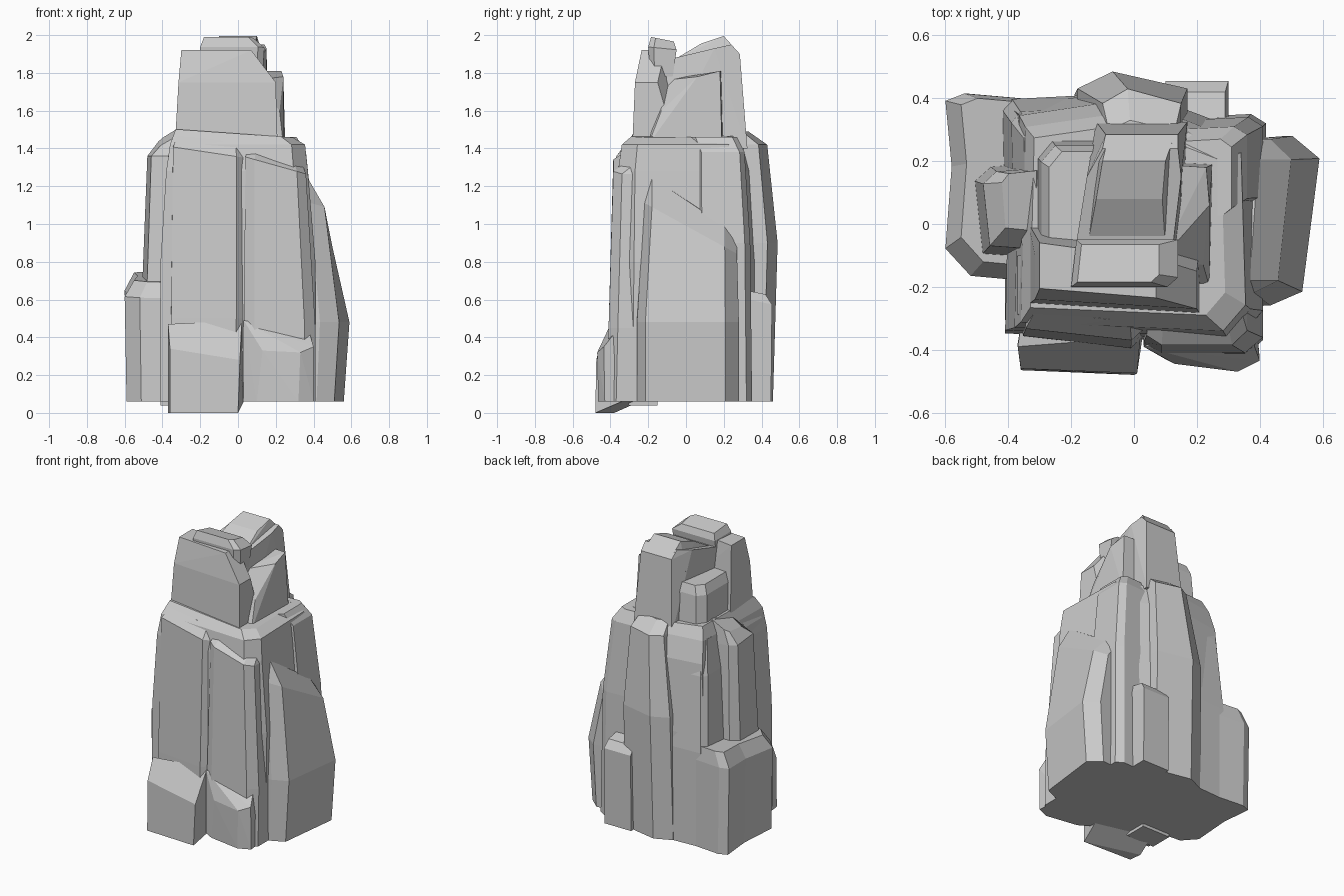
import bpy, bmesh


def finish(name, bm):
    bmesh.ops.recalc_face_normals(bm, faces=bm.faces)
    me = bpy.data.meshes.new(name)
    bm.to_mesh(me)
    bm.free()
    bpy.context.collection.objects.link(bpy.data.objects.new(name, me))


def column(name, outline, *levels):
    """Loft a unit outline through levels (z, x0, x1, y0, y1, slope_x, slope_y)."""
    bm = bmesh.new()
    rings = []
    for z, x0, x1, y0, y1, *slope in levels:
        sx, sy = slope or (0, 0)
        rings.append([bm.verts.new((x0 + u * (x1 - x0), y0 + v * (y1 - y0),
                      z + (u - .5) * (x1 - x0) * sx + (v - .5) * (y1 - y0) * sy))
                      for u, v in outline])
    n = len(outline)
    for a, b in zip(rings, rings[1:]):
        for i in range(n):
            j = (i + 1) % n
            bm.faces.new((a[i], a[j], b[j], b[i]))
    bm.faces.new(rings[0][::-1])
    bm.faces.new(rings[-1])
    finish(name, bm)


def chunk(name, *pts):
    """Convex faceted stone from corner points."""
    bm = bmesh.new()
    for p in pts:
        bm.verts.new(p)
    res = bmesh.ops.convex_hull(bm, input=bm.verts)
    junk = list({g for g in res["geom_interior"] if isinstance(g, bmesh.types.BMVert)})
    bmesh.ops.delete(bm, geom=junk, context='VERTS')
    bmesh.ops.dissolve_limit(bm, angle_limit=.02, verts=bm.verts, edges=bm.edges)
    finish(name, bm)


BOX = [(0, 0), (1, 0), (1, 1), (0, 1)]
CUT = [(.1, 0), (.88, .03), (1, .12), (1, .9), (.85, 1), (.1, .96), (0, .85), (.02, .1)]

# Central mass with sloping collar
column("core", [(0, .04), (.9, 0), (1, .12), (.98, .82), (.7, .93), (.42, 1), (.02, .94)],
       (.06, -.41, .41, -.38, .42), (.8, -.41, .41, -.37, .42),
       (1.28, -.38, .37, -.36, .39), (1.42, -.36, .355, -.34, .35),
       (1.48, -.33, .29, -.29, .31, -.07, 0))

# Front columns with spreading feet
column("front_left_column", [(.04, .1), (.88, 0), (1, .12), (1, 1), (0, 1)],
       (.08, -.37, .03, -.40, 0), (.5, -.37, .04, -.395, 0),
       (1.38, -.36, .04, -.37, 0, -.15, 0), (1.45, -.33, .03, -.31, 0, -.15, 0))
chunk("front_left_foot",
      (-.37, -.39, .47), (.02, -.36, .49), (-.36, -.46, .34), (.01, -.475, .28),
      (-.36, -.465, 0), (0, -.48, 0), (-.37, -.38, .0), (.03, -.34, .06), (-.34, -.2, .08))
column("front_right_column", [(0, .08), (.15, 0), (.85, 0), (1, .12), (1, 1), (0, 1)],
       (.06, .03, .41, -.42, 0), (.45, .03, .41, -.41, 0),
       (1.31, .04, .36, -.385, 0, -.28, 0), (1.36, .05, .34, -.31, 0, -.3, 0))
chunk("front_right_foot",
      (.03, -.39, .49), (.13, -.40, .42), (.38, -.38, .42), (.13, -.445, .33),
      (.33, -.47, .32), (.40, -.435, .35), (.03, -.39, .06), (.1, -.43, .06),
      (.32, -.465, .06), (.40, -.43, .06), (.38, -.2, .06))
column("front_left_corner", BOX, (.04, -.41, -.2, -.305, -.15),
       (.65, -.40, -.2, -.30, -.15), (1.36, -.37, -.2, -.29, -.1),
       (1.42, -.35, -.2, -.27, -.1))

# Right bulge with slanted shoulder
column("right_bulge", [(0, 0), (.6, .02), (.86, .1), (1, .87), (.78, 1), (0, .96)],
       (.06, .2, .56, -.27, .28), (.48, .2, .59, -.27, .28),
       (.98, .2, .50, -.23, .27, 0, -.55), (1.13, .2, .395, -.23, .27, -.2, -.65))

# Left ledge and taller pillar standing on it
column("left_ledge", [(.2, 0), (1, -.05), (1, .95), (.15, 1), (0, .96), (.05, .6), (0, .15)],
       (.06, -.59, -.2, -.165, .415), (.63, -.60, -.2, -.165, .415, 0, .07),
       (.72, -.55, -.2, -.12, .40, 0, .1))
column("left_pillar", [(.1, .04), (.8, 0), (1, .15), (1, 1), (.2, .95), (0, .8)],
       (.6, -.51, -.25, -.11, .2), (1.36, -.48, -.27, -.08, .18),
       (1.46, -.42, -.31, -.02, .17, .6, .2))
column("back_left_column", CUT, (.06, -.42, -.1, .1, .41), (.7, -.42, -.1, .1, .41),
       (1.2, -.39, -.1, .05, .37), (1.42, -.35, -.1, 0, .32))

# Back slab and low back ledge
column("back_slab", [(0, 0), (1, 0), (1, .86), (.32, 1), (0, .86)],
       (.06, -.19, .17, .1, .46), (.9, -.18, .17, .1, .485),
       (1.42, -.10, .15, .1, .43), (1.49, -.08, .13, .1, .33))
column("back_right_ledge", BOX, (.06, .1, .30, .2, .45), (.6, .1, .30, .2, .455, 0, -.2),
       (.65, .1, .29, .2, .42, 0, -.2))
column("back_right_column", CUT, (.06, .1, .42, .05, .35), (.9, .1, .41, .05, .34),
       (1.38, .08, .36, .05, .31), (1.46, .08, .31, .02, .27))

# Upper tower: front slab, left shelf, right notch, saddle and cap
chunk("tower_front_slab", *[p for y0, y1, z, x0, x1 in (
      (-.285, 0, 1.4, -.335, .21), (-.27, -.1, 1.75, -.315, .2),
      (-.235, -.06, 1.92, -.30, .07)) for p in (
      (x0, y0 + .03, z), (x1, y0, z), (x0, y1, z), (x1, y1 - .05, z))])
column("tower_left_shelf", [(0, 0), (1, 0), (1, 1), (.15, 1), (0, .85)],
       (1.4, -.31, 0, -.1, .27), (1.68, -.295, 0, -.1, .25), (1.74, -.27, 0, -.1, .23))
chunk("tower_right_notch", (.24, .06, 1.78), (.23, .18, 1.81), (.22, -.13, 1.6),
      (.08, -.12, 1.76), (.08, .19, 1.81), (.25, .19, 1.42), (.24, -.2, 1.42),
      (.05, -.2, 1.42), (.05, .2, 1.42))
chunk("tower_back", *[p for y, z, x0, x1 in (
      (-.12, 1.4, -.18, .15), (.325, 1.4, -.12, .17), (.285, 1.9, -.09, .14),
      (.24, 1.95, -.10, .14), (.15, 1.93, -.15, .15), (-.1, 1.87, -.19, .12))
      for p in ((x0, y, z), (x1, y, z))])
chunk("tower_back_crest", *[p for y, z, x0, x1 in (
      (.285, 1.9, -.08, .13), (.2, 1.995, -.10, .10), (.08, 1.955, -.12, .09),
      (-.08, 1.86, -.15, .1), (.2, 1.8, -.14, .14)) for p in ((x0, y, z), (x1, y, z))])
column("tower_cap", [(0, 0), (.9, 0), (1, .2), (1, 1), (.05, 1)],
       (1.78, -.20, .13, -.19, -.07), (1.93, -.20, .14, -.20, -.05, 0, -.1),
       (1.978, -.18, .08, -.185, -.065, 0, -.2))
